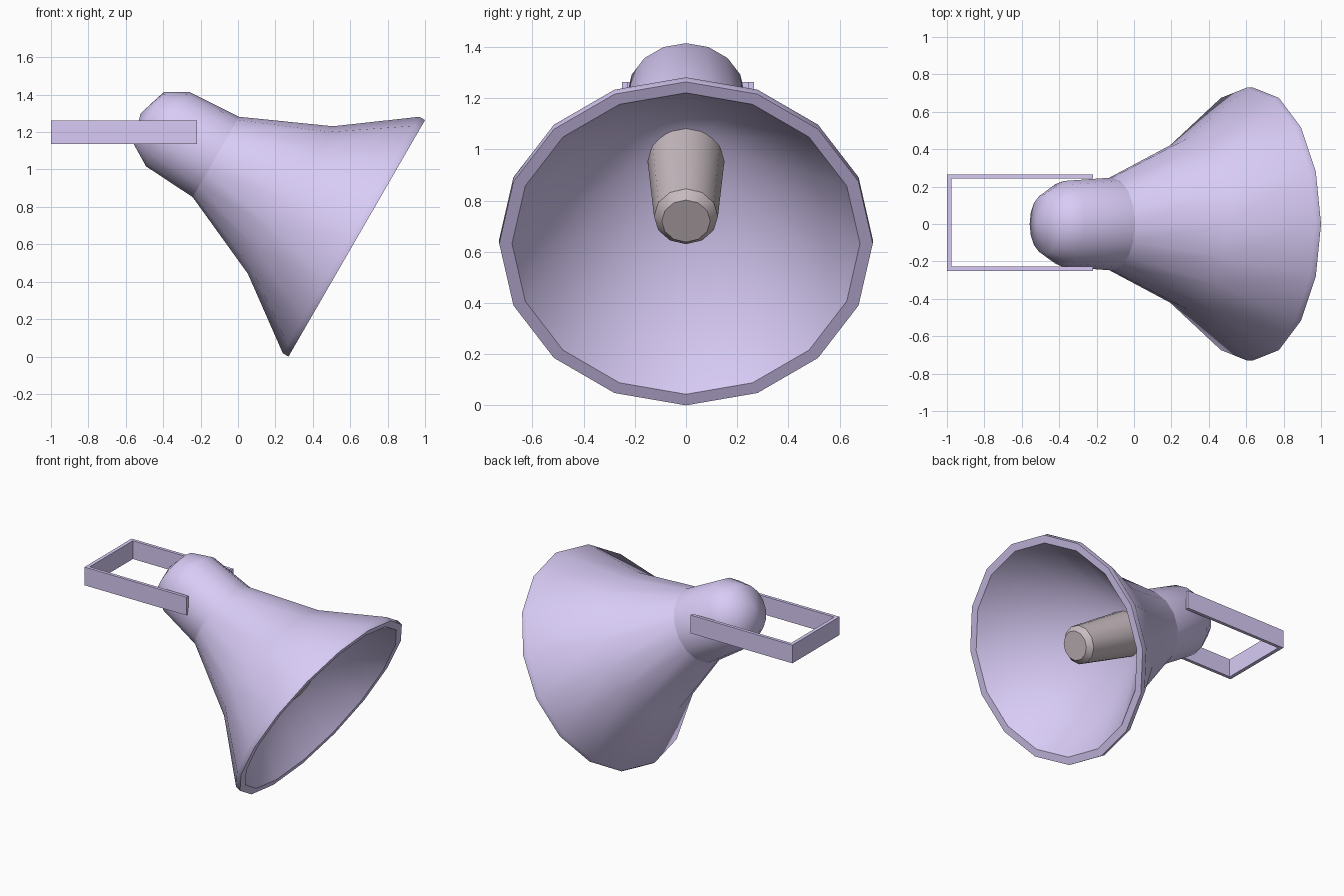
import bpy, bmesh, math
from mathutils import Vector

if "Cube" in bpy.data.objects:
    bpy.data.objects.remove(bpy.data.objects["Cube"])

# Lamp axis: starts at the rim centre and runs up and back
ORIGIN = Vector((0.635, 0, 0.632))
AXIS = Vector((-math.cos(math.radians(30)), 0, 0.5))
UP = Vector((0.5, 0, math.cos(math.radians(30))))
SIDE = Vector((0, 1, 0))


def material(name, rgb):
    m = bpy.data.materials.new(name)
    m.diffuse_color = (*rgb, 1)
    m.use_nodes = True
    m.node_tree.nodes["Principled BSDF"].inputs["Base Color"].default_value = m.diffuse_color
    return m


LILAC = material("lilac", (0.69, 0.60, 0.92))
WARM = material("warm_grey", (0.58, 0.50, 0.53))


def finish(bm, name, mat, angle=None):
    bmesh.ops.recalc_face_normals(bm, faces=bm.faces)
    me = bpy.data.meshes.new(name)
    bm.to_mesh(me)
    bm.free()
    me.materials.append(mat)
    ob = bpy.data.objects.new(name, me)
    bpy.context.collection.objects.link(ob)
    if angle:
        bpy.ops.object.select_all(action='DESELECT')
        ob.select_set(True)
        bpy.context.view_layer.objects.active = ob
        bpy.ops.object.shade_smooth_by_angle(angle=math.radians(angle))
    return ob


def lathe(name, profile, sides, mat, angle, cap_start=False, cap_end=False):
    """Revolve (distance along axis, radius) points; zero radius makes a pole."""
    bm = bmesh.new()
    rings = []
    for t, r in profile:
        c = ORIGIN + AXIS * t
        if r == 0:
            rings.append([bm.verts.new(c)] * sides)
            continue
        rings.append([bm.verts.new(c + r * (UP * math.cos(a) + SIDE * math.sin(a)))
                      for a in (2 * math.pi * i / sides for i in range(sides))])
    for a, b in zip(rings, rings[1:]):
        for i in range(sides):
            j = (i + 1) % sides
            bm.faces.new(list(dict.fromkeys((a[i], a[j], b[j], b[i]))))
    if cap_start:
        bm.faces.new(rings[0])
    if cap_end:
        bm.faces.new(rings[-1])
    return finish(bm, name, mat, angle)


# Flared shade: outer wall, lip, then the conical inside running to its apex
lathe("shade", [(0.87, 0.248), (0.41, 0.455), (0.035, 0.73), (0, 0.73),
                (0, 0.68), (0.82, 0)],
      16, LILAC, 40, cap_start=True)

# Domed housing behind the shade
lathe("housing", [(0.87, 0.248), (1.168, 0.23), (1.285, 0.16), (1.335, 0)],
      16, LILAC, 60)

# Tapered bulb with a bevelled tip, rooted in the inner cone
lathe("bulb", [(0.176, 0.095), (0.212, 0.125), (0.66, 0.151)],
      12, WARM, 31, cap_start=True, cap_end=True)

# U-shaped bracket: flat strip outline extruded upward
outline = [(-0.22, 0.265), (-1, 0.265), (-1, -0.25), (-0.22, -0.25),
           (-0.22, -0.228), (-0.975, -0.228), (-0.975, 0.243), (-0.22, 0.243)]
bm = bmesh.new()
face = bm.faces.new([bm.verts.new((x, y, 1.137)) for x, y in outline])
ext = bmesh.ops.extrude_face_region(bm, geom=[face], use_keep_orig=True)
bmesh.ops.translate(bm, vec=(0, 0, 0.126),
                    verts=[v for v in ext["geom"] if isinstance(v, bmesh.types.BMVert)])
finish(bm, "bracket", LILAC)
